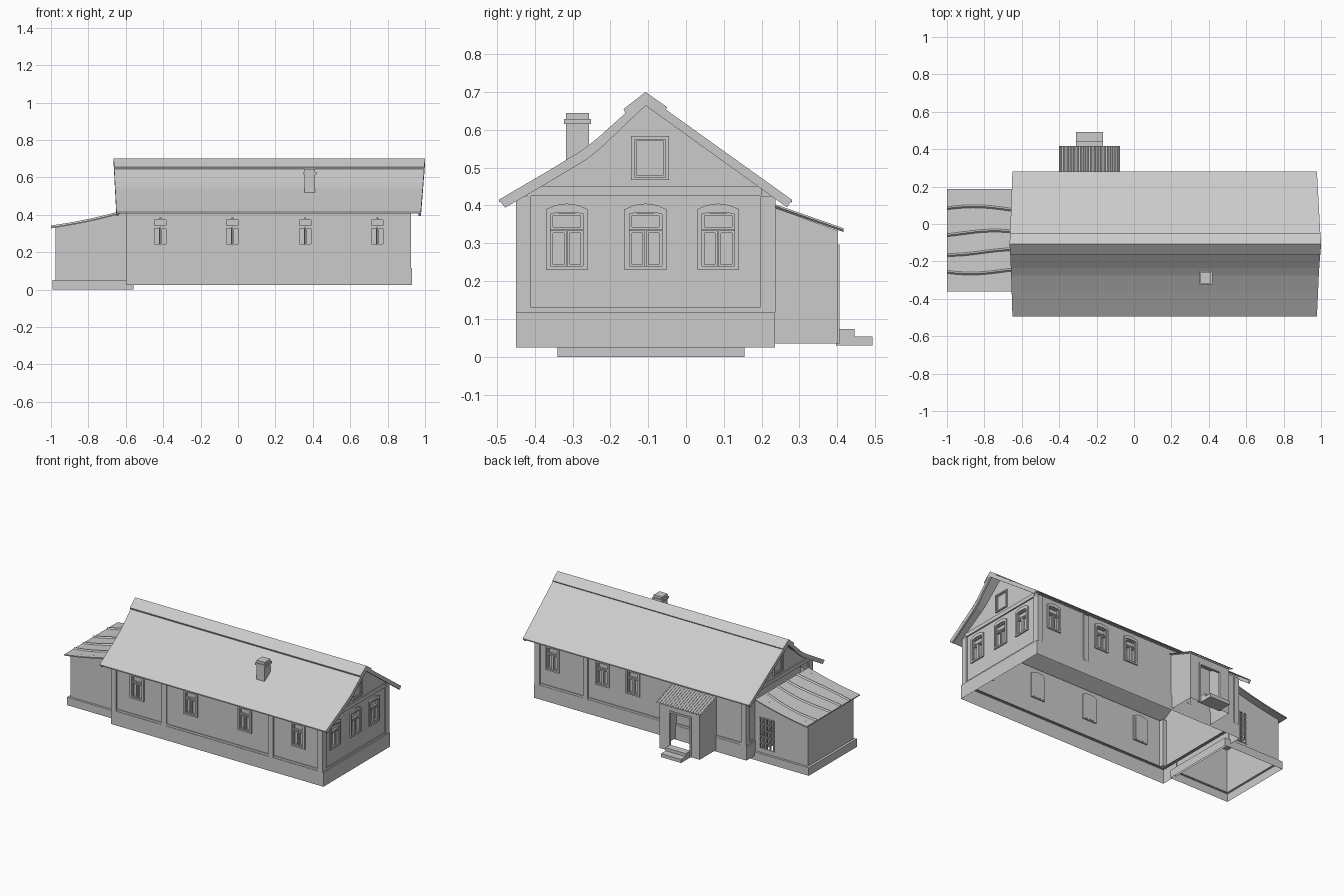
import bpy, bmesh, math
from mathutils import Matrix, Vector

if "Cube" in bpy.data.objects:
    bpy.data.objects.remove(bpy.data.objects["Cube"])

grey = bpy.data.materials.new("plain_grey")
grey.diffuse_color = (0.6, 0.6, 0.6, 1)
grey.use_nodes = True
grey.node_tree.nodes["Principled BSDF"].inputs["Base Color"].default_value = grey.diffuse_color
I4 = Matrix.Identity(4)


def finish(name, bm):
    bmesh.ops.remove_doubles(bm, verts=bm.verts, dist=1e-5)
    bmesh.ops.recalc_face_normals(bm, faces=bm.faces)
    me = bpy.data.meshes.new(name)
    bm.to_mesh(me)
    bm.free()
    me.materials.append(grey)
    ob = bpy.data.objects.new(name, me)
    bpy.context.collection.objects.link(ob)
    return ob


def face(bm, pts, M=I4):
    return bm.faces.new([bm.verts.new(M @ Vector(p)) for p in pts])


def box(bm, x0, x1, y0, y1, z0, z1, M=I4):
    c = Matrix.Translation(((x0 + x1) / 2, (y0 + y1) / 2, (z0 + z1) / 2))
    s = Matrix.Diagonal((x1 - x0, y1 - y0, z1 - z0, 1))
    bmesh.ops.create_cube(bm, size=1, matrix=M @ c @ s)


def side(ox, oy, ux, uy):
    """Frame of a wall: (along, outward, up)."""
    return Matrix(((ux, uy, 0, ox), (uy, -ux, 0, oy), (0, 0, 1, 0), (0, 0, 0, 1)))


def wall(bm, M, u0, u1, z0, z1, holes=()):
    us = sorted({u0, u1} | {h[i] for h in holes for i in (0, 1)})
    zs = sorted({z0, z1} | {h[i] for h in holes for i in (2, 3)})
    for a, b in zip(us, us[1:]):
        for c, d in zip(zs, zs[1:]):
            u, z = (a + b) / 2, (c + d) / 2
            if not any(h[0] < u < h[1] and h[2] < z < h[3] for h in holes):
                face(bm, [(a, 0, c), (b, 0, c), (b, 0, d), (a, 0, d)], M)


def ring(bm, outer, inner, d0, d1, M):
    """Frame between two outlines in the wall plane."""
    n = len(outer)
    for i in range(n):
        a, b, c, d = outer[i], outer[(i + 1) % n], inner[(i + 1) % n], inner[i]
        P = lambda p, h: (p[0], h, p[1])
        face(bm, [P(a, d1), P(b, d1), P(c, d1), P(d, d1)], M)
        face(bm, [P(a, d0), P(b, d0), P(c, d0), P(d, d0)], M)
        face(bm, [P(a, d0), P(b, d0), P(b, d1), P(a, d1)], M)
        face(bm, [P(d, d0), P(c, d0), P(c, d1), P(d, d1)], M)


def rect(a, b, c, d):
    return [(a, c), (b, c), (b, d), (a, d)]


def window(bm, M, u, w):
    M = M @ Matrix.Translation((u, 0, 0))
    h, g = w / 2, w / 2 - 0.012
    arch = [(-h, .23), (h, .23), (h, .39), (h * .55, .401), (0, .405), (-h * .55, .401), (-h, .39)]
    hole = [(-g, .24), (g, .24), (g, .378), (g * .5, .381), (0, .382), (-g * .5, .381), (-g, .378)]
    ring(bm, arch, hole, -0.008, 0.008, M)
    face(bm, [(-g, -.012, .235), (g, -.012, .235), (g, -.012, .385), (-g, -.012, .385)], M)
    for a, b, c, d in ((-g, g, .336, .38), (-g, -.001, .237, .334), (.001, g, .237, .334)):
        ring(bm, rect(a, b, c, d), rect(a + .007, b - .007, c + .007, d - .007), -.01, .002, M)


def plinth(name, x0, x1, y0, y1, z0, z1, t):
    bm = bmesh.new()
    o = [(x0, y0), (x1, y0), (x1, y1), (x0, y1)]
    n = [(x0 + t, y0 + t), (x1 - t, y0 + t), (x1 - t, y1 - t), (x0 + t, y1 - t)]
    for i in range(4):
        a, b, c, d = o[i], o[i - 1], n[i - 1], n[i]
        face(bm, [(*a, z0), (*b, z0), (*b, z1), (*a, z1)])
        face(bm, [(*a, z1), (*b, z1), (*c, z1), (*d, z1)])
    finish(name, bm)


# Main body: walls with window openings, posts, sills and windows
plinth("main_plinth", -.6, .93, -.45, .235, .025, .117, .02)
X0, X1, Y0, Y1 = -.59, .917, -.442, .228
sides = [
    (side(0, Y0, 1, 0), X0, X1, [-.415, -.03, .36, .745], .1, [-.217, .55]),
    (side(X1, 0, 0, 1), Y0, Y1, [-.315, -.107, .085], .11, []),
    (side(0, Y1, -1, 0), -X1, -X0, [-.8, -.44, -.22], .1, [-.56, .217]),
    (side(X0, 0, 0, -1), -Y1, -Y0, [], .1, []),
]
walls, trim, wins = bmesh.new(), bmesh.new(), bmesh.new()
for M, a, b, centres, w, posts in sides:
    holes = [(u - w / 2 + .005, u + w / 2 - .005, .235, .385) for u in centres]
    wall(walls, M, a, b, .115, .43, holes)
    for u in centres:
        window(wins, M, u, w)
    for u in posts:
        box(trim, u - .017, u + .017, 0, .008, .117, .42, M)
    box(trim, a, b, 0, .005, .117, .13, M)
for x in (X0 + .01, X1 - .01):
    for y in (Y0 + .012, Y1 - .012):
        box(trim, x - .018, x + .018, y - .02, y + .02, .117, .425)
finish("main_walls", walls)
finish("corner_posts_and_sills", trim)
finish("windows", wins)

# Gables with cornice and attic window
gable = [(Y0, .425), (Y1, .425), (Y1, .44), (-.107, .68), (-.235, .567), (-.275, .538), (Y0, .436)]
for name, M, s in (("right_gable", sides[1][0], 1), ("left_gable", sides[3][0], -1)):
    bm = bmesh.new()
    face(bm, [(s * y, .002, z) for y, z in gable], M)
    c = -.095 * s
    box(bm, min(s * -.42, s * .2), max(s * -.42, s * .2), 0, .008, .425, .45, M)
    ring(bm, rect(c - .05, c + .05, .467, .583), rect(c - .041, c + .041, .475, .575), .002, .011, M)
    ring(bm, rect(c - .041, c + .041, .475, .575), rect(c - .036, c + .036, .48, .57), .002, .006, M)
    finish(name, bm)

# Main roof: bent sheet, bargeboards and ridge cap
prof = [(-.495, .415), (-.36, .494), (-.275, .546), (-.235, .577), (-.107, .692), (.28, .415)]
low = [(-.478, .394), (-.35, .469), (-.265, .52), (-.225, .552), (-.107, .664), (.267, .395)]


def end(z, right):
    t = (z - .415) / .285
    return .978 + .022 * t if right else -.65 - .015 * t


def prism(bm, top, bottom, span):
    """Strip of given top and bottom lines in y,z; span gives x ends per z."""
    rows = []
    for (y, z), (v, w) in zip(top, bottom):
        a, b = span(z)
        rows.append([(a, y, z), (b, y, z), (b, v, w), (a, v, w)])
    for r, s in zip(rows, rows[1:]):
        for i in range(4):
            j = (i + 1) % 4
            face(bm, [r[i], r[j], s[j], s[i]])
    face(bm, rows[0])
    face(bm, rows[-1])


bm = bmesh.new()
prism(bm, prof, [(y, z - .007) for y, z in prof], lambda z: (end(z, 0), end(z, 1)))
finish("main_roof", bm)
bm = bmesh.new()
prism(bm, prof, low, lambda z: (end(z, 1) - .012, end(z, 1)))
prism(bm, prof, low, lambda z: (end(z, 0), end(z, 0) + .012))
finish("bargeboards", bm)
bm = bmesh.new()
cap = [(-.165, .655), (-.107, .7), (-.05, .66)]
prism(bm, cap, [(-.16, .644), (-.107, .69), (-.055, .65)], lambda z: (end(z, 0), end(z, 1)))
finish("ridge_cap", bm)

# Chimney
bm = bmesh.new()
box(bm, .355, .413, -.317, -.257, .5, .615)
box(bm, .349, .419, -.323, -.251, .615, .629)
box(bm, .355, .413, -.317, -.257, .629, .645)
finish("chimney", bm)

# Left annex: plinth, walls, lattice window, sagging roof with seams
plinth("annex_plinth", -.992, -.56, -.34, .155, 0, .052, .016)


def sag(x):
    t = (x + 1) / .37
    return .335 + .05 * t + .027 * t * t


bm = bmesh.new()
xs = [-.976 + .38 * i / 6 for i in range(7)]
for y in (-.326, .14):
    M = side(0, y, 1, 0)
    wall(bm, M, -.976, -.596, .05, .33, [(-.73, -.63, .08, .28)] if y > 0 else [])
    for a, b in zip(xs, xs[1:]):
        face(bm, [(a, y, .33), (b, y, .33), (b, y, sag(b)), (a, y, sag(a))])
face(bm, [(-.976, -.326, .05), (-.976, .14, .05), (-.976, .14, sag(-.976)), (-.976, -.326, sag(-.976))])
finish("annex_walls", bm)

bm = bmesh.new()
for i in range(5):
    u = -.73 + .1 * i / 4
    box(bm, u - .004, u + .004, .135, .145, .08, .28)
for i in range(6):
    z = .08 + .2 * i / 5
    box(bm, -.734, -.626, .137, .143, z - .003, z + .003)
finish("annex_lattice", bm)

bm = bmesh.new()
rx = [-1 + .37 * i / 8 for i in range(9)]
for a, b in zip(rx, rx[1:]):
    for dz in (0, -.007):
        face(bm, [(a, -.36, sag(a) + dz), (b, -.36, sag(b) + dz), (b, .188, sag(b) + dz), (a, .188, sag(a) + dz)])
    for y in (-.36, .188):
        face(bm, [(a, y, sag(a)), (b, y, sag(b)), (b, y, sag(b) - .007), (a, y, sag(a) - .007)])
face(bm, [(-1, -.36, .335), (-1, .188, .335), (-1, .188, .328), (-1, -.36, .328)])
for k, y0 in enumerate((-.25, -.15, -.05, .08)):
    yy = lambda x: y0 + .015 * math.sin(9 * x + k)
    for a, b in zip(rx, rx[1:]):
        p, q = (a, yy(a), sag(a) + .008), (b, yy(b), sag(b) + .008)
        for o in (-.008, .008):
            face(bm, [p, q, (b, q[1] + o, sag(b)), (a, p[1] + o, sag(a))])
finish("annex_roof", bm)

# Back porch: side walls, doorway wall, corrugated roof, steps
bm = bmesh.new()
for x in (-.38, -.09):
    face(bm, [(x, .228, .035), (x, .402, .035), (x, .402, .333), (x, .228, .397)])
wall(bm, side(0, .402, -1, 0), .09, .38, .035, .333, [(.16, .315, .035, .29)])
M = side(0, .402, -1, 0)
for u in (.155, .31):
    box(bm, u, u + .01, -.012, .004, .035, .29, M)
box(bm, .155, .32, -.012, .004, .285, .297, M)
finish("porch_walls", bm)

bm = bmesh.new()
n = 18 * 4
pts = [(-.4 + .325 * i / n, .005 * math.sin(i * math.pi / 2)) for i in range(n + 1)]
for (a, h), (b, g) in zip(pts, pts[1:]):
    face(bm, [(a, .225, .402 + h), (b, .225, .402 + g), (b, .416, .335 + g), (a, .416, .335 + h)])
finish("porch_roof", bm)

bm = bmesh.new()
box(bm, -.31, -.165, .396, .493, .03, .053)
box(bm, -.31, -.165, .396, .445, .053, .073)
finish("porch_steps", bm)
